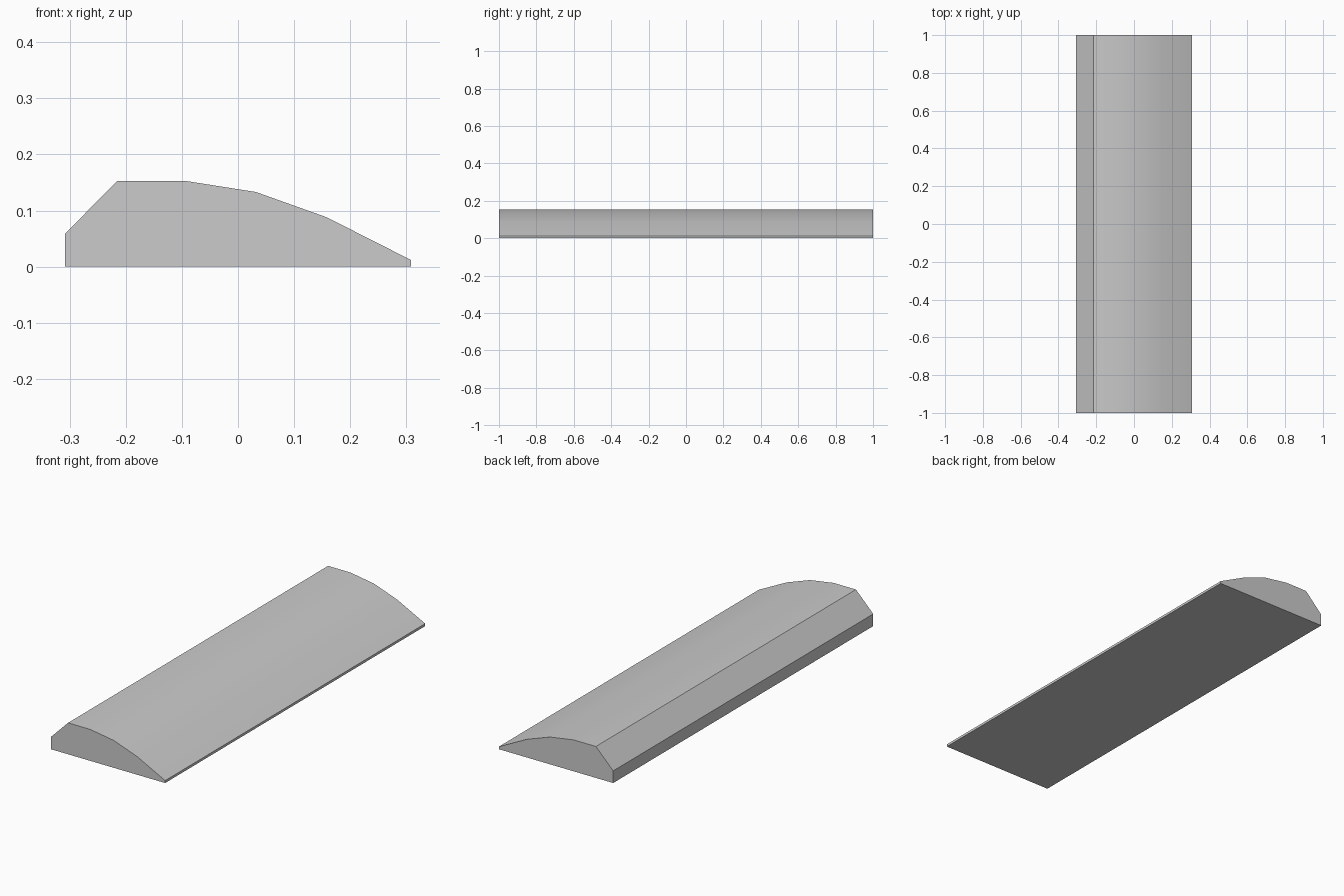
import bpy, bmesh
from math import radians

if "Cube" in bpy.data.objects:
    bpy.data.objects.remove(bpy.data.objects["Cube"])

# Cross-section (x, z): flat base, chamfered left side, curved top sloping right
PROFILE = [(-0.308, 0), (0.308, 0), (0.308, 0.012), (0.158, 0.088),
           (0.032, 0.133), (-0.095, 0.153), (-0.215, 0.153), (-0.308, 0.059)]
LENGTH = 2.0

# Ramped strip: profile extruded along y
bm = bmesh.new()
face = bm.faces.new([bm.verts.new((x, -LENGTH / 2, z)) for x, z in PROFILE])
ext = bmesh.ops.extrude_face_region(bm, geom=[face], use_keep_orig=True)
verts = [g for g in ext["geom"] if isinstance(g, bmesh.types.BMVert)]
bmesh.ops.translate(bm, verts=verts, vec=(0, LENGTH, 0))
bmesh.ops.recalc_face_normals(bm, faces=bm.faces[:])

mesh = bpy.data.meshes.new("curved_strip")
bm.to_mesh(mesh)
bm.free()
strip = bpy.data.objects.new("curved_strip", mesh)
bpy.context.collection.objects.link(strip)

# Smooth curved top, sharp chamfer and ends
bpy.context.view_layer.objects.active = strip
strip.select_set(True)
bpy.ops.object.shade_smooth_by_angle(angle=radians(30))
